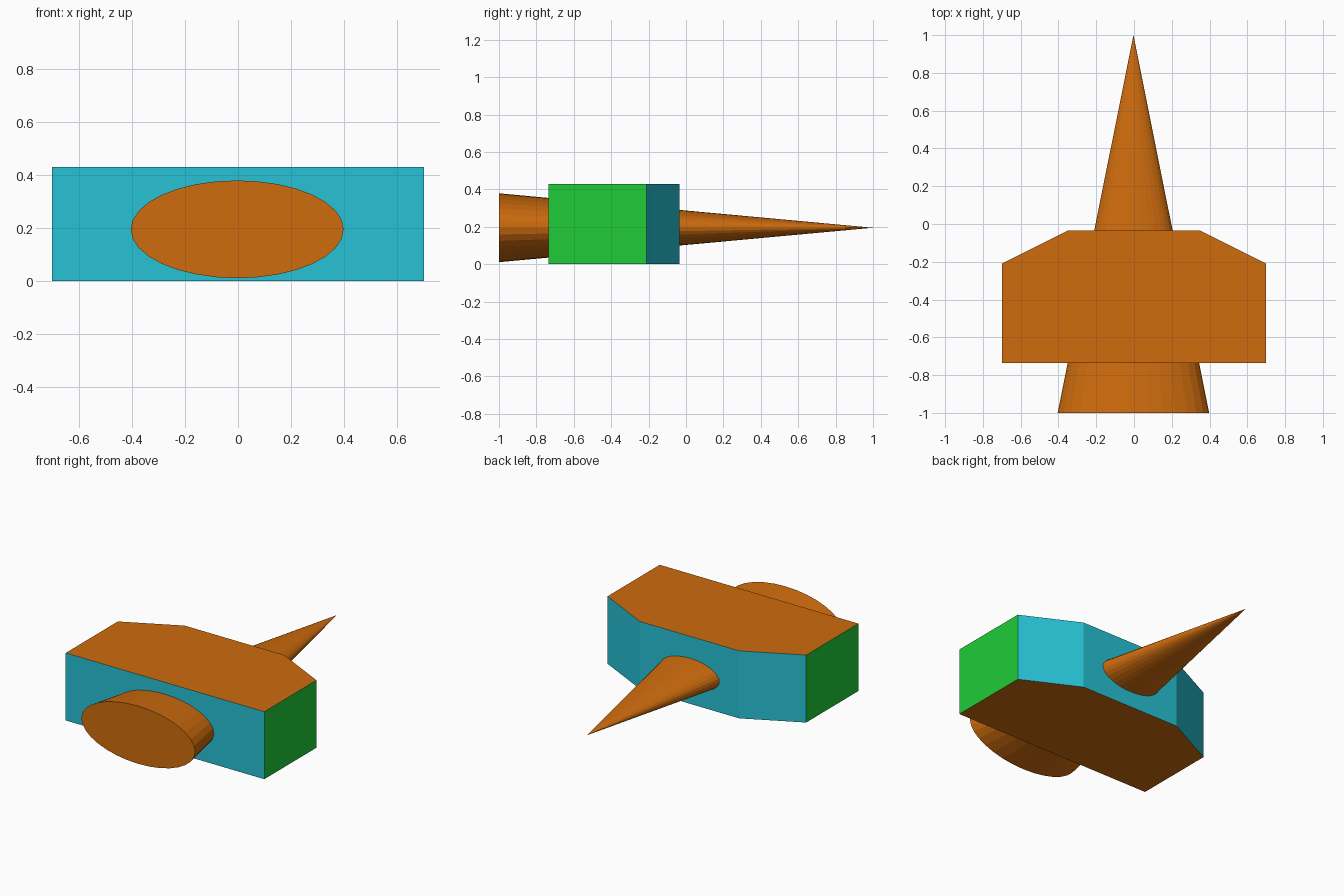
import bpy, bmesh
from math import radians
from mathutils import Matrix

if "Cube" in bpy.data.objects:
    bpy.data.objects.remove(bpy.data.objects["Cube"])


def material(name, rgb):
    m = bpy.data.materials.new(name)
    m.diffuse_color = (*rgb, 1)
    m.use_nodes = True
    m.node_tree.nodes["Principled BSDF"].inputs["Base Color"].default_value = m.diffuse_color
    return m


ORANGE = material("orange", (0.62, 0.15, 0.004))
TEAL = material("teal", (0.02, 0.54, 0.66))
GREEN = material("green", (0.013, 0.60, 0.04))


def add_object(name, bm, mats):
    bmesh.ops.recalc_face_normals(bm, faces=bm.faces)
    mesh = bpy.data.meshes.new(name)
    bm.to_mesh(mesh)
    bm.free()
    for m in mats:
        mesh.materials.append(m)
    ob = bpy.data.objects.new(name, mesh)
    bpy.context.collection.objects.link(ob)
    return ob


# Body: block with chamfered back corners, extruded upwards
half = [(0.70, -0.735), (0.70, -0.21), (0.35, -0.035)]
outline = half + [(-x, y) for x, y in reversed(half)]
bm = bmesh.new()
base = bm.faces.new([bm.verts.new((x, y, 0)) for x, y in outline])
ext = bmesh.ops.extrude_face_region(bm, geom=[base], use_keep_orig=True)
top = [v for v in ext["geom"] if isinstance(v, bmesh.types.BMVert)]
bmesh.ops.translate(bm, verts=top, vec=(0, 0, 0.43))
bm.normal_update()
for f in bm.faces:
    # caps orange, ends green, front and back teal
    f.material_index = 0 if abs(f.normal.z) > 0.9 else 2 if abs(f.normal.x) > 0.9 else 1
add_object("body", bm, [ORANGE, TEAL, GREEN])

# Spike: flattened cone running through the body, tip towards the back
bm = bmesh.new()
place = (Matrix.Translation((-0.003, 0, 0.195))
         @ Matrix.Rotation(radians(-90), 4, "X")
         @ Matrix.Diagonal((0.401, 0.184, 1, 1)))
bmesh.ops.create_cone(bm, cap_ends=True, segments=32, radius1=1, radius2=0,
                      depth=2, matrix=place)
bmesh.ops.remove_doubles(bm, verts=bm.verts, dist=0.0001)
add_object("spike", bm, [ORANGE])
